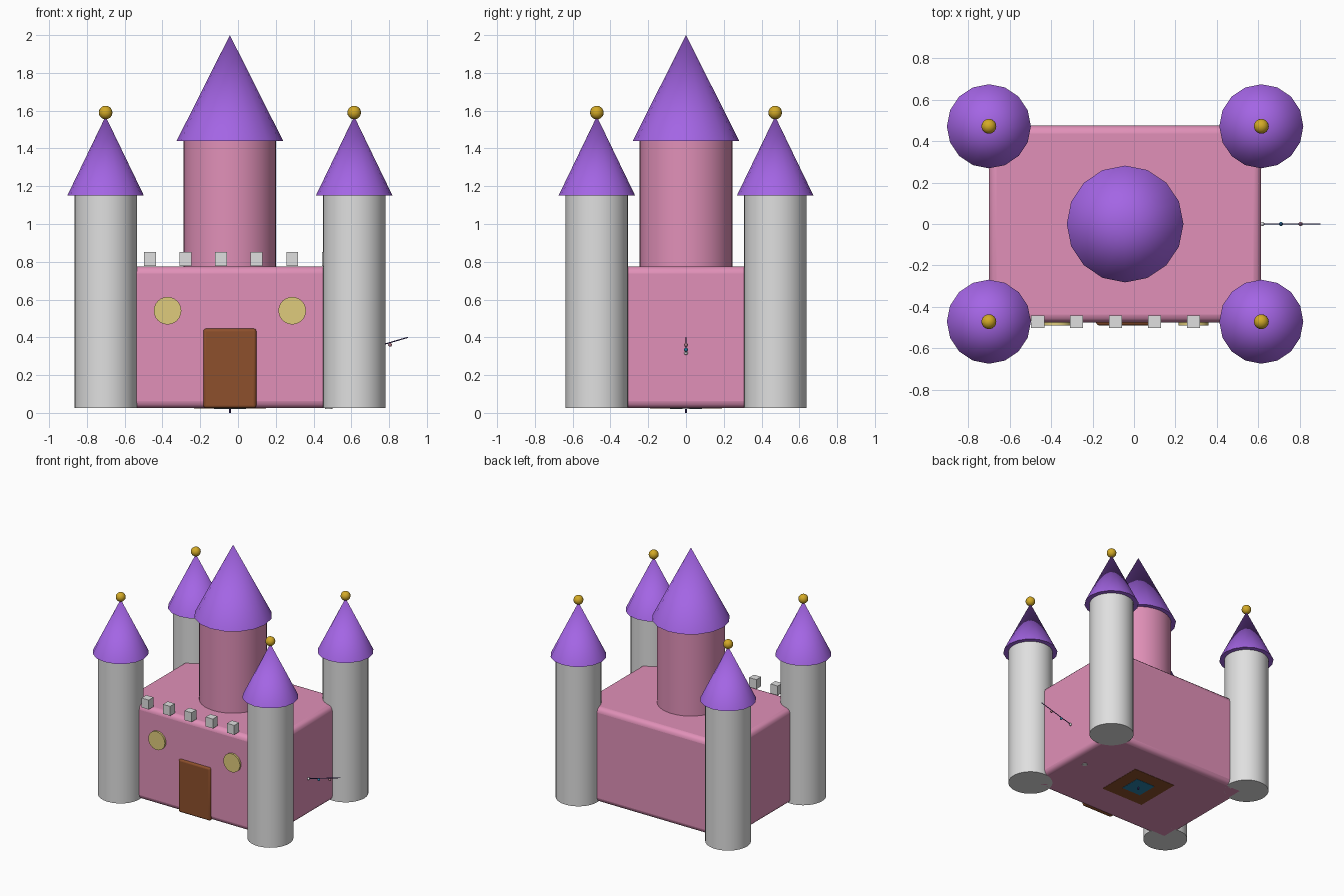
import bpy
from mathutils import Vector

if "Cube" in bpy.data.objects:
    bpy.data.objects.remove(bpy.data.objects["Cube"], do_unlink=True)


def material(name, r, g, b):
    m = bpy.data.materials.new(name)
    m.use_nodes = True
    m.diffuse_color = (r, g, b, 1)
    m.node_tree.nodes["Principled BSDF"].inputs["Base Color"].default_value = (r, g, b, 1)
    return m


PINK = material("pink wall", 0.75, 0.28, 0.48)
STONE = material("pale stone", 0.74, 0.74, 0.74)
PURPLE = material("purple roof", 0.37, 0.13, 0.78)
GOLD = material("gold", 0.65, 0.40, 0.02)
GLOW = material("window yellow", 0.74, 0.60, 0.20)
WOOD = material("door brown", 0.27, 0.08, 0.025)
NAVY = material("navy", 0.05, 0.03, 0.18)
TEAL = material("teal", 0.02, 0.22, 0.40)
ROSE = material("dusty rose", 0.45, 0.20, 0.25)

CX = -0.043      # centre line of the keep
BASE = 0.025     # underside of walls and towers


def finish(name, mat, smooth=False):
    ob = bpy.context.object
    ob.name = name
    ob.data.materials.append(mat)
    if smooth:
        bpy.ops.object.shade_smooth_by_angle(angle=0.6)
    return ob


def box(name, mat, centre, size, bevel=0):
    bpy.ops.mesh.primitive_cube_add(size=1, location=centre)
    ob = bpy.context.object
    ob.scale = size
    bpy.ops.object.transform_apply(location=False, rotation=False, scale=True)
    if bevel:
        mod = ob.modifiers.new("rounded edges", "BEVEL")
        mod.width = bevel
        mod.segments = 3
    return finish(name, mat, bevel > 0)


def cylinder(name, mat, x, y, z0, z1, r, sides=32):
    bpy.ops.mesh.primitive_cylinder_add(vertices=sides, radius=r, depth=z1 - z0,
                                        location=(x, y, (z0 + z1) / 2))
    return finish(name, mat, True)


def cone(name, mat, x, y, z0, z1, r):
    bpy.ops.mesh.primitive_cone_add(vertices=16, radius1=r, depth=z1 - z0,
                                    location=(x, y, (z0 + z1) / 2))
    return finish(name, mat, True)


def ball(name, mat, centre, r):
    bpy.ops.mesh.primitive_uv_sphere_add(segments=16, ring_count=10, radius=r, location=centre)
    return finish(name, mat, True)


# Main hall and central keep
box("hall", PINK, (CX, 0, 0.40), (1.315, 0.95, 0.75), 0.037)
cylinder("keep", PINK, CX, 0, 0.70, 1.44, 0.245)
cone("keep_roof", PURPLE, CX, 0, 1.44, 2.0, 0.282)

# Corner towers with roofs and finials
for side, sx in (("left", 1), ("right", -1)):
    for end, sy in (("front", -1), ("back", 1)):
        x, y = CX + sx * 0.658, sy * 0.472
        tag = end + "_" + side
        cylinder(tag + "_tower", STONE, x, y, BASE, 1.15, 0.165)
        cone(tag + "_roof", PURPLE, x, y, 1.15, 1.57, 0.203)
        ball(tag + "_finial", GOLD, (x, y, 1.59), 0.036)

# Battlements along the front edge
for i in range(6):
    box("battlement", STONE, (-0.465 + i * 0.188, -0.472, 0.815), (0.063, 0.06, 0.075))

# Round windows and door
for sx in (-1, 1):
    win = cylinder("window", GLOW, CX + sx * 0.33, -0.474, 0.525, 0.557, 0.073, 24)
    win.rotation_euler.x = 1.5708
    win.location.z = 0.541
box("door", WOOD, (CX, -0.47, 0.236), (0.28, 0.04, 0.42), 0.014)

# Thin pole on the left wall with small beads
start, end = Vector((0.59, 0, 0.31)), Vector((0.90, 0, 0.40))
bpy.ops.mesh.primitive_cylinder_add(vertices=8, radius=0.003, depth=(end - start).length,
                                    location=(start + end) / 2)
bpy.context.object.rotation_euler = (end - start).to_track_quat("Z", "Y").to_euler()
finish("pole", NAVY, True)
for x, z, mat in ((0.62, 0.317, STONE), (0.71, 0.335, TEAL), (0.805, 0.36, ROSE)):
    ball("bead", mat, (x, 0, z), 0.01)

# Underside plate, inlay, stud and pin
box("underside_plate", WOOD, (CX, 0, 0.026), (0.38, 0.38, 0.006))
box("underside_inlay", TEAL, (CX, 0, 0.025), (0.17, 0.17, 0.008))
cylinder("underside_stud", STONE, 0.48, 0, 0.021, 0.03, 0.02, 12)
cylinder("underside_pin", NAVY, CX, 0, 0, 0.04, 0.005, 8)
